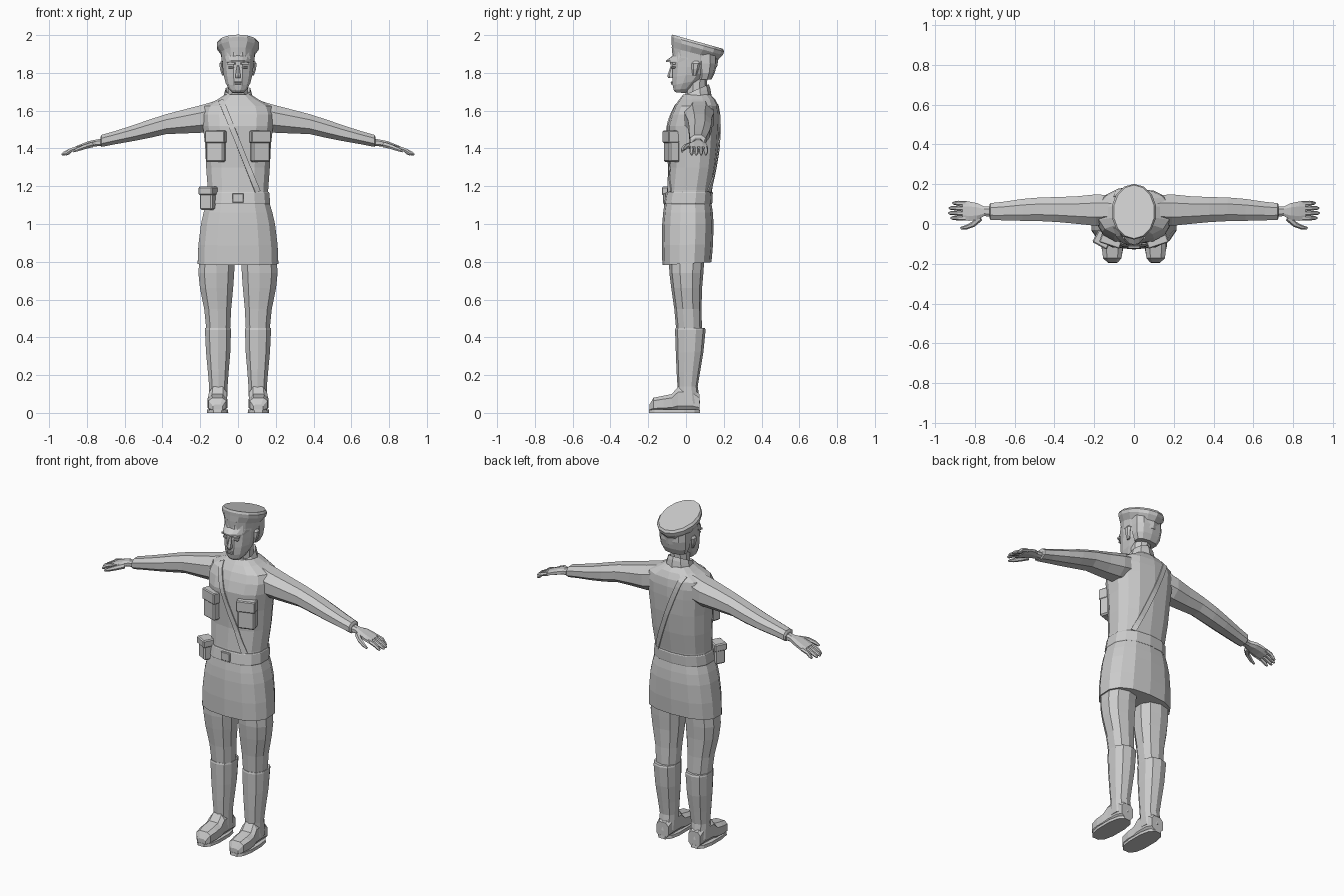
import bpy, bmesh, math
from mathutils import Vector
from mathutils.bvhtree import BVHTree

grey = bpy.data.materials.new("plain grey")
grey.diffuse_color = (0.6, 0.6, 0.6, 1)


def finish(name, bm, mirror=False):
    bmesh.ops.recalc_face_normals(bm, faces=bm.faces)
    me = bpy.data.meshes.new(name)
    bm.to_mesh(me)
    bm.free()
    me.materials.append(grey)
    ob = bpy.data.objects.new(name, me)
    bpy.context.collection.objects.link(ob)
    if mirror:
        ob.modifiers.new("mirror", 'MIRROR')
    return ob


def loft(name, axis, rings, n=8, e=1.0, mirror=False, turn=0.5):
    """Skin rings (pos, a0, a1, b0, b1, slope) along an axis; e < 1 squares the section."""
    bm = bmesh.new()
    loops = []
    for p, a0, a1, b0, b1, *s in rings:
        loop = []
        for i in range(n):
            t = 2 * math.pi * (i + turn) / n
            c, d = math.cos(t), math.sin(t)
            a = (a0 + a1) / 2 + (a1 - a0) / 2 * math.copysign(abs(c) ** e, c)
            b = (b0 + b1) / 2 + (b1 - b0) / 2 * math.copysign(abs(d) ** e, d)
            q = p + (s[0] * (b - (b0 + b1) / 2) if s else 0)
            co = {'x': (q, a, b), 'y': (a, q, b), 'z': (a, b, q)}[axis]
            loop.append(bm.verts.new(co))
        loops.append(loop)
    for l, m in zip(loops, loops[1:]):
        for i in range(n):
            j = (i + 1) % n
            bm.faces.new((l[i], l[j], m[j], m[i]))
    bm.faces.new(loops[0])
    bm.faces.new(loops[-1])
    return finish(name, bm, mirror)


def body(name, rings, **k):
    """Symmetric upright loft from (z, half width, front y, back y, slope)."""
    return loft(name, 'z', [(r[0], -r[1], r[1], *r[2:]) for r in rings], **k)


def box(name, centre, size, rot_z=0.0, bevel=0.0, mirror=False):
    bm = bmesh.new()
    bmesh.ops.create_cube(bm, size=1)
    bmesh.ops.scale(bm, vec=size, verts=bm.verts)
    if bevel:
        bmesh.ops.bevel(bm, geom=bm.edges[:], offset=bevel, segments=1, affect='EDGES')
    c, s = math.cos(rot_z), math.sin(rot_z)
    for v in bm.verts:
        x, y, z = v.co
        v.co = Vector((c * x - s * y, s * x + c * y, z)) + Vector(centre)
    return finish(name, bm, mirror)


def tube(name, pts, radii, n=6, mirror=True):
    """Tapered limb through points, for fingers."""
    bm = bmesh.new()
    loops = []
    for i, p in enumerate(pts):
        p = Vector(p)
        d = (Vector(pts[min(i + 1, len(pts) - 1)]) - Vector(pts[max(i - 1, 0)])).normalized()
        u = d.cross(Vector((0, 0, 1))).normalized()
        w = u.cross(d)
        loops.append([bm.verts.new(p + radii[i] * (u * math.cos(t) + w * math.sin(t)))
                      for t in (2 * math.pi * k / n for k in range(n))])
    for l, m in zip(loops, loops[1:]):
        for i in range(n):
            bm.faces.new((l[i], l[(i + 1) % n], m[(i + 1) % n], m[i]))
    bm.faces.new(loops[0])
    bm.faces.new(loops[-1])
    return finish(name, bm, mirror)


# Tunic: torso, belt and flared skirt
torso = body("torso", [
    (1.10, .165, -.11, .13), (1.18, .163, -.10, .138), (1.30, .172, -.09, .158),
    (1.42, .178, -.095, .172), (1.52, .19, -.098, .178), (1.58, .195, -.08, .178),
    (1.625, .18, -.06, .172), (1.66, .11, -.035, .155), (1.685, .07, -.015, .13)],
    n=14, e=.8)
body("belt", [(1.105, .172, -.117, .137), (1.11, .174, -.119, .139),
              (1.165, .169, -.109, .142), (1.17, .166, -.106, .139)], n=14, e=.8)
body("skirt", [(.79, .218, -.125, .135, .06), (.89, .214, -.128, .143, .02),
               (1.00, .200, -.126, .146), (1.06, .186, -.121, .142),
               (1.115, .169, -.113, .134)], n=14, e=.8)

# Collar and neck
body("collar", [(1.655, .085, -.035, .135, .3), (1.69, .074, -.025, .128, .4),
                (1.71, .068, -.015, .12, .45), (1.69, .058, -.005, .11, .45)], n=10)
body("neck", [(1.64, .055, -.005, .105), (1.80, .055, 0, .115)], n=10)

# Head, hair shell and face details
body("head", [(1.695, .03, -.058, .0, -.1), (1.715, .05, -.067, .04, .1),
              (1.75, .067, -.073, .09, .2), (1.79, .078, -.076, .135, .1),
              (1.83, .084, -.074, .155), (1.87, .086, -.075, .16), (1.91, .084, -.07, .16)],
     n=12, e=.9)
body("hair", [(1.765, .068, .06, .135), (1.80, .084, .055, .152),
              (1.85, .09, .045, .165), (1.90, .09, .04, .165)], n=10, e=.8)
loft("nose", 'z', [(1.772, -.014, .014, -.094, -.06), (1.785, -.016, .016, -.099, -.06),
                   (1.84, -.006, .006, -.080, -.06)], n=6)
box("brow", (.036, -.07, 1.850), (.042, .018, .009), .3, mirror=True)
box("eye", (.036, -.067, 1.829), (.028, .018, .011), .3, .003, mirror=True)
box("upper_lip", (0, -.072, 1.751), (.036, .018, .007), 0, .002)
box("lower_lip", (0, -.071, 1.742), (.03, .018, .008), 0, .002)
loft("ear", 'z', [(1.785, .07, .085, .035, .055), (1.82, .074, .097, .03, .068),
                  (1.85, .074, .10, .03, .075), (1.862, .078, .09, .04, .068)],
     n=6, mirror=True)

# Peaked cap: band, tilted crown and visor
body("cap_band", [(1.855, .088, -.07, .164, -.22), (1.905, .092, -.076, .172, -.25)], n=14)
body("cap_crown", [(1.90, .09, -.075, .17, -.25), (1.932, .113, -.076, .195, -.28),
                   (1.952, .114, -.078, .202, -.28), (1.965, .104, -.073, .196, -.28)], n=14)
bm = bmesh.new()
rows = []
for dz in (0, -.008):
    for r, out, z in ((.086, 0, 1.893), (.075, .037, 1.866)):
        rows.append([bm.verts.new((r * math.sin(t), .03 - (.098 + out) * math.cos(t),
                                   z + dz - .012 * (1 - math.cos(t))))
                     for t in (math.radians(-72 + 18 * k) for k in range(9))])
for a, b in ((0, 1), (1, 3), (3, 2), (2, 0)):
    for i in range(8):
        bm.faces.new((rows[a][i], rows[a][i + 1], rows[b][i + 1], rows[b][i]))
for i in (0, 8):
    bm.faces.new((rows[0][i], rows[1][i], rows[3][i], rows[2][i]))
finish("cap_visor", bm)

# Sleeves and cuffs
loft("sleeve", 'x', [(.07, .0, .145, 1.50, 1.672), (.19, -.015, .155, 1.478, 1.636),
                     (.28, -.005, .145, 1.475, 1.612), (.38, .005, .14, 1.472, 1.585),
                     (.47, .01, .138, 1.452, 1.556), (.56, .012, .13, 1.435, 1.524),
                     (.66, .015, .115, 1.418, 1.492), (.722, .018, .108, 1.406, 1.474),
                     (.728, .03, .10, 1.412, 1.462)], n=8, e=.9, mirror=True)

# Hands: palm, four fingers and thumb
loft("palm", 'x', [(.71, .035, .09, 1.412, 1.456), (.755, .038, .09, 1.41, 1.447),
                   (.79, .018, .108, 1.404, 1.440), (.83, .013, .116, 1.394, 1.424),
                   (.862, .016, .116, 1.384, 1.411)], n=8, e=.8, mirror=True)
for i, tip in enumerate((.922, .933, .930, .912)):
    y = .029 + .025 * i
    tube("finger", [(.845, y, 1.404), (.885, y + .001, 1.391), (tip - .012, y + .001, 1.374),
                    (tip, y + .001, 1.366)], (.012, .012, .010, .005))
tube("thumb", [(.775, .03, 1.420), (.81, -.002, 1.41), (.845, -.017, 1.396), (.872, -.021, 1.384)],
     (.016, .014, .011, .006))

# Trouser legs, boots and soles
loft("trouser_leg", 'z', [(.42, .04, .168, -.05, .085), (.55, .033, .182, -.062, .082),
                          (.66, .022, .205, -.078, .085), (.74, .016, .214, -.088, .092),
                          (.86, .012, .205, -.092, .10)], n=10, e=.85, mirror=True)
loft("boot_shaft", 'z', [(.05, .056, .156, -.045, .075), (.14, .053, .155, -.045, .062),
                         (.22, .047, .162, -.05, .075), (.32, .038, .172, -.054, .092),
                         (.44, .034, .178, -.058, .104), (.45, .036, .176, -.055, .10)],
     n=10, e=.85, mirror=True)
loft("boot_foot", 'y', [(-.193, .08, .135, .008, .045), (-.172, .06, .158, .006, .082),
                        (-.12, .054, .165, .006, .093), (-.075, .056, .162, .006, .102),
                        (-.042, .057, .156, .006, .142), (.03, .058, .152, .006, .14),
                        (.072, .065, .147, .006, .10)], n=8, e=.65, mirror=True)
loft("sole", 'z', [(0, .05, .167, -.20, .078), (.018, .052, .165, -.198, .076)],
     n=12, e=.75, mirror=True)

# Breast pockets with flaps, and belt pouch with lid
box("pocket", (.115, -.075, 1.385), (.10, .06, .115), .32, .008, mirror=True)
box("pocket_flap", (.115, -.080, 1.462), (.108, .06, .066), .32, .005, mirror=True)
box("pouch", (-.156, -.075, 1.125), (.075, .065, .10), -.5, .008)
box("pouch_lid", (-.157, -.078, 1.175), (.083, .073, .045), -.5, .006)
box("buckle", (0, -.116, 1.138), (.06, .014, .05), 0, .003)

# Shoulder strap: thin band laid on the torso, front and back
tree = BVHTree.FromPolygons([v.co for v in torso.data.vertices],
                            [p.vertices for p in torso.data.polygons])
for name, side in (("strap_front", -1), ("strap_back", 1)):
    bm = bmesh.new()
    prev = None
    for k in range(17):
        f = k / 16
        x, z = -.09 + .195 * f, 1.655 - .485 * f
        pair = []
        for w in (-.013, .013):
            hit = tree.ray_cast(Vector((x + w, side, z + w * .4)), Vector((0, -side, 0)))[0]
            if hit:
                pair.append(bm.verts.new(hit + Vector((0, side * .006, 0))))
        if len(pair) == 2 and prev:
            bm.faces.new((prev[0], prev[1], pair[1], pair[0]))
        prev = pair if len(pair) == 2 else None
    ob = finish(name, bm)
    mod = ob.modifiers.new("thickness", 'SOLIDIFY')
    mod.thickness, mod.offset = .006, 0
